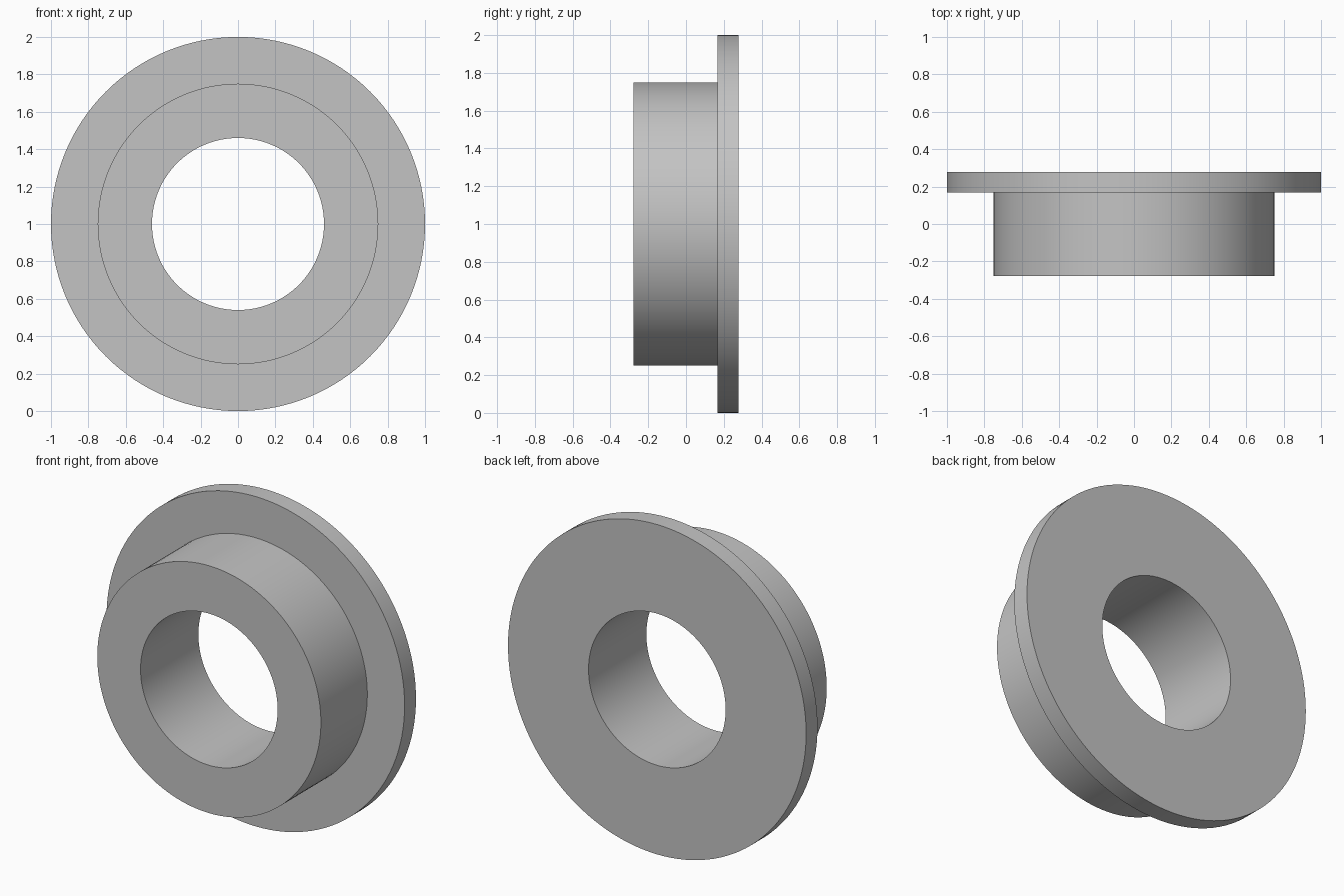
import bpy, bmesh, math
from mathutils import Matrix, Vector

cube = bpy.data.objects.get("Cube")
if cube:
    bpy.data.objects.remove(cube, do_unlink=True)

SEGMENTS = 128
BORE, BODY, FLANGE = 0.46, 0.75, 1.0      # radii
FRONT, STEP, BACK = -0.277, 0.168, 0.277  # positions along the axis

# Plain grey metal
grey = bpy.data.materials.new("grey metal")
grey.use_nodes = True
colour = (0.55, 0.55, 0.55, 1)
grey.diffuse_color = colour
grey.node_tree.nodes["Principled BSDF"].inputs["Base Color"].default_value = colour

# Closed section of the bushing as (radius, y), swept around the y axis
section = [(BORE, FRONT), (BODY, FRONT), (BODY, STEP),
           (FLANGE, STEP), (FLANGE, BACK), (BORE, BACK)]

bm = bmesh.new()
verts = [bm.verts.new((r, y, 0)) for r, y in section]
edges = [bm.edges.new((v, verts[(i + 1) % len(verts)])) for i, v in enumerate(verts)]
bmesh.ops.spin(bm, geom=verts + edges, cent=(0, 0, 0), axis=(0, 1, 0),
               angle=math.tau, steps=SEGMENTS, use_merge=True)
bmesh.ops.remove_doubles(bm, verts=bm.verts, dist=0.0001)
bmesh.ops.recalc_face_normals(bm, faces=bm.faces)
bmesh.ops.transform(bm, matrix=Matrix.Translation(Vector((0, 0, FLANGE))), verts=bm.verts)

mesh = bpy.data.meshes.new("flanged_bushing")
bm.to_mesh(mesh)
bm.free()
mesh.materials.append(grey)
bushing = bpy.data.objects.new("flanged_bushing", mesh)
bpy.context.collection.objects.link(bushing)

# Smooth round walls, sharp rims
bpy.ops.object.select_all(action="DESELECT")
bushing.select_set(True)
bpy.context.view_layer.objects.active = bushing
bpy.ops.object.shade_smooth_by_angle(angle=math.radians(30))
